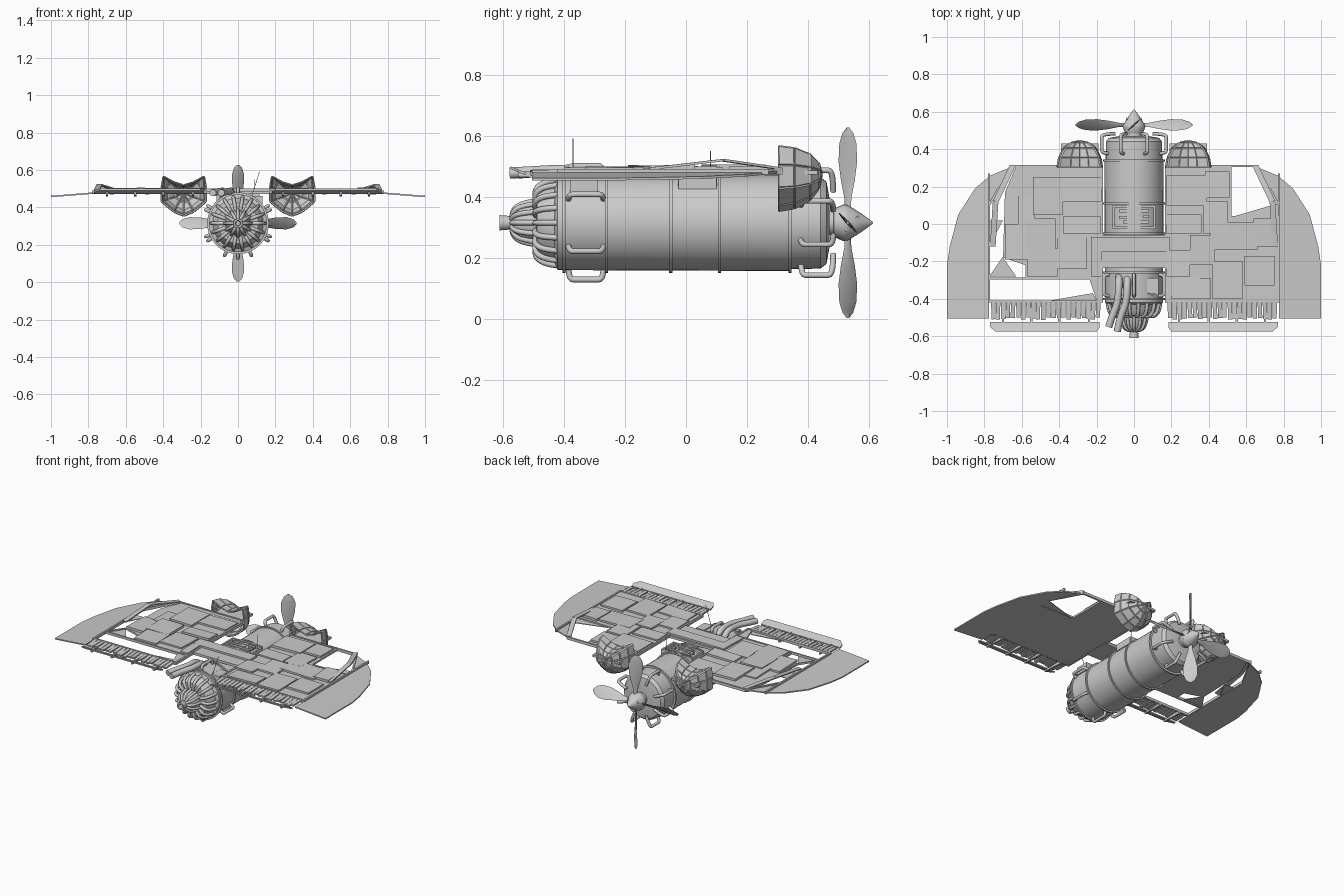
import bpy, bmesh, math, random
from mathutils import Vector, Matrix

if "Cube" in bpy.data.objects:
    bpy.data.objects.remove(bpy.data.objects["Cube"])
random.seed(4)
CZ = 0.315                      # height of the barrel axis

def finish(name, bm, smooth=False):
    bmesh.ops.recalc_face_normals(bm, faces=bm.faces)
    me = bpy.data.meshes.new(name)
    bm.to_mesh(me)
    bm.free()
    ob = bpy.data.objects.new(name, me)
    bpy.context.collection.objects.link(ob)
    if smooth:
        me.polygons.foreach_set("use_smooth", [True] * len(me.polygons))
        me.set_sharp_from_angle(angle=math.radians(35))
    return ob

def lathe(name, prof, segs=32):
    """Revolve (y, radius) points round the barrel axis."""
    bm = bmesh.new()
    rings = []
    for y, r in prof:
        rings.append([bm.verts.new((r * math.cos(a), y, CZ + r * math.sin(a)))
                      for a in (2 * math.pi * i / segs for i in range(segs))])
    for a, b in zip(rings, rings[1:]):
        for i in range(segs):
            bm.faces.new((a[i], a[(i + 1) % segs], b[(i + 1) % segs], b[i]))
    bm.faces.new(rings[0])
    bm.faces.new(rings[-1])
    return finish(name, bm, True)

def add_plate(bm, pts, z, t, slope=lambda x, y: 0):
    lo = [bm.verts.new((x, y, z + slope(x, y))) for x, y in pts]
    hi = [bm.verts.new((x, y, z + t + slope(x, y))) for x, y in pts]
    bm.faces.new(lo)
    bm.faces.new(hi)
    n = len(pts)
    for i in range(n):
        j = (i + 1) % n
        bm.faces.new((lo[i], lo[j], hi[j], hi[i]))

def plate(name, pts, z, t, slope=lambda x, y: 0):
    bm = bmesh.new()
    add_plate(bm, pts, z, t, slope)
    return finish(name, bm)

def rect(x0, y0, x1, y1):
    return [(x0, y0), (x1, y0), (x1, y1), (x0, y1)]

def add_bar(bm, a, b, w, h):
    """Square bar between two points."""
    a, b = Vector(a), Vector(b)
    d = b - a
    side = d.cross(Vector((0, 0, 1))).normalized()
    up = side.cross(d).normalized()
    m = Matrix((side * w, d, up * h)).transposed().to_4x4()
    m.translation = (a + b) / 2
    bmesh.ops.create_cube(bm, size=1, matrix=m)

def tubes(name, paths, r, res=2, smooth=True):
    cu = bpy.data.curves.new(name, 'CURVE')
    cu.dimensions = '3D'
    cu.bevel_depth, cu.bevel_resolution, cu.use_fill_caps = r, res, True
    cu.resolution_u = 4
    for p in paths:
        s = cu.splines.new('NURBS' if smooth else 'POLY')
        s.points.add(len(p) - 1)
        for q, co in zip(s.points, p):
            q.co = (*co, 1)
        if smooth:
            s.use_endpoint_u, s.order_u = True, 3
    ob = bpy.data.objects.new(name, cu)
    bpy.context.collection.objects.link(ob)
    return ob

def polar(y, r, deg):
    a = math.radians(deg)
    return (r * math.cos(a), y, CZ + r * math.sin(a))

# Barrel fuselage and its hoops
lathe("barrel", [(-.43, .135), (-.42, .155), (.34, .158), (.345, .152), (.44, .150), (.46, .135), (.47, .08), (.47, .04), (.5, .04)], 40)
for i, y in enumerate((-.40, -.26, -.05, .11, .34)):
    lathe(f"barrel_hoop_{i}", [(y - .005, .15), (y - .005, .165), (y + .005, .165), (y + .005, .15)], 40)

# Ribbed tail cone in two stages and a nozzle
lathe("tail_cone", [(-.41, .14), (-.46, .128), (-.488, .108), (-.492, .066), (-.54, .058), (-.565, .042), (-.57, .028), (-.575, .022), (-.61, .025), (-.61, .015), (-.58, .012)])
tubes("tail_ribs_large", [[polar(y, r, k * 20) for y, r in ((-.42, .142), (-.455, .138), (-.485, .122), (-.496, .1), (-.492, .07))] for k in range(18)], .0095)
tubes("tail_ribs_small", [[polar(y, r, k * 30) for y, r in ((-.49, .072), (-.53, .066), (-.565, .048), (-.57, .025))] for k in range(12)], .0085)

# Handle-shaped pipes round both ends of the barrel
def handles(name, y0, y1, count, offset, r0):
    prof = ((y0, r0), (y0, .186), (y0 + .03, .186), (y1 - .03, .186), (y1, .186), (y1, r0))
    tubes(name, [[polar(y, r, offset + 360 * k / count) for y, r in prof] for k in range(count)], .0095)
handles("rear_pipes", -.385, -.27, 6, 30, .14)
handles("front_pipes", .375, .482, 8, 22.5, .11)

# Spinner with slots and four pitched blades
lathe("spinner", [(.482, .03), (.484, .046), (.515, .06), (.53, .058), (.575, .03), (.605, .008), (.612, .002)], 24)
outline = ((.03, .012), (.08, .014), (.14, .03), (.2, .043), (.26, .043), (.295, .028), (.312, .006))
for k in range(4):
    bm = bmesh.new()
    rows = []
    for r, w in outline:
        tw = math.radians(60 - 75 * r)
        row = []
        for u, v in ((-w, 0), (0, .006), (w, 0), (0, -.006)):
            row.append(bm.verts.new((u * math.cos(tw) - v * math.sin(tw), u * math.sin(tw) + v * math.cos(tw), r)))
        rows.append(row)
    for a, b in zip(rows, rows[1:]):
        for i in range(4):
            bm.faces.new((a[i], a[(i + 1) % 4], b[(i + 1) % 4], b[i]))
    bm.faces.new(rows[0])
    bm.faces.new(rows[-1])
    ob = finish(f"blade_{k}", bm, True)
    ob.rotation_euler.y = k * math.pi / 2
    ob.location = (0, .53, CZ)
bm = bmesh.new()
for s in (-1, 1):
    add_bar(bm, (s * .052, .52, CZ - .025), (s * .036, .565, CZ + .02), .008, .008)
finish("spinner_slots", bm)

# Wing skins: left one torn at the back, right one open at the outer front corner
plate("left_wing_skin", [(-.17, .31), (-.63, .31), (-.69, .17), (-.70, -.18), (-.58, -.22), (-.58, -.29), (-.24, -.29), (-.20, -.41), (-.17, -.41)], .474, .012)
plate("right_wing_skin", [(.17, .31), (.52, .31), (.52, .04), (.77, .04), (.77, -.41), (.17, -.41)], .474, .012)
plate("wing_bridge", rect(-.18, -.235, .18, -.06), .472, .016)
plate("bridge_cover", rect(-.23, -.15, .19, -.07), .488, .012)
plate("left_torn_scrap_a", [(-.775, .02), (-.70, .02), (-.775, -.12)], .476, .004)
plate("left_torn_scrap_b", [(-.775, -.28), (-.63, -.28), (-.70, -.18)], .476, .004)
plate("left_torn_scrap_c", [(-.45, -.41), (-.2, -.41), (-.22, -.37), (-.34, -.39)], .476, .004)
plate("right_torn_scrap", [(.53, .04), (.77, .04), (.77, .11), (.6, .06)], .476, .004)

# Overlapping patch panels
panels = [(-.62, -.01, -.53, .15), (-.54, .05, -.38, .25), (-.40, .12, -.175, .25), (-.69, -.19, -.57, 0), (-.57, -.28, -.41, -.13),
          (-.58, -.14, -.42, .03), (-.38, -.05, -.18, .04), (-.41, -.24, -.25, -.06), (-.23, -.28, -.175, -.15),
          (.175, .1, .39, .26), (.38, .14, .51, .28), (.175, -.05, .36, .05), (.41, -.14, .66, .01), (.37, -.05, .5, .12),
          (.175, -.28, .3, -.14), (.3, -.22, .43, -.06), (.2, -.4, .41, -.29), (.42, -.4, .58, -.2), (.59, -.33, .75, -.17), (.64, -.12, .75, .03)]
for i, p in enumerate(panels):
    sx, sy = random.uniform(-.025, .025), random.uniform(-.04, .04)
    cx, cy = (p[0] + p[2]) / 2, (p[1] + p[3]) / 2
    plate(f"wing_panel_{i:02d}", rect(*p), random.uniform(.484, .489), random.uniform(.009, .016),
          lambda x, y: (x - cx) * sx + (y - cy) * sy)

# Wing framing bars
bm = bmesh.new()
for s in (-1, 1):
    for a, b in (((.17, .31), (.66, .31)), ((.66, .31), (.775, .1)), ((.775, .27), (.775, -.42)),
                 ((.17, -.415), (.775, -.415)), ((.17, .31), (.17, -.42))):
        add_bar(bm, (s * a[0], a[1], .482), (s * b[0], b[1], .482), .011, .018)
add_bar(bm, (-.17, -.292, .482), (-.775, -.292, .482), .01, .016)
add_bar(bm, (-.775, -.29, .482), (-.70, -.18, .482), .008, .012)
add_bar(bm, (.77, .04, .482), (.52, .04, .482), .008, .012)
for s in (-1, 1):
    add_bar(bm, (s * .65, .31, .492), (s * .74, .12, .520), .03, .008)
    add_bar(bm, (s * .74, .12, .520), (s * .755, -.12, .492), .03, .008)
finish("wing_frame", bm)

# Swept wing tips drooping outward
tip = [(.64, .312), (.77, .258), (.85, .19), (.94, .05), (.985, -.12), (1, -.22), (1, -.505), (.775, -.505), (.775, .1), (.69, .25)]
for s, side in ((-1, "left"), (1, "right")):
    plate(f"{side}_wing_tip", [(s * x, y) for x, y in tip], .478, .008, lambda x, y: -.08 * max(0, abs(x) - .7))

# Slatted trailing edges, with a separate flap carried on rods
for s, side in ((-1, "left"), (1, "right")):
    bm = bmesh.new()
    for i in range(22):
        x = .19 + i * .0268
        end = -.50 - random.uniform(0, .012)
        dz = random.uniform(-.004, .006)
        add_bar(bm, (s * x, -.415, .484), (s * (x + random.uniform(-.004, .004)), end, .478 + dz), .023, .011)
    finish(f"{side}_slats", bm)
    plate(f"{side}_flap", [(s * x, y) for x, y in ((.185, -.525), (.77, -.525), (.77, -.55), (.74, -.575), (.2, -.575), (.185, -.555))],
          .471, .009, lambda x, y: (-.525 - y) * .4)
    bm = bmesh.new()
    for x in (.24, .4, .55, .7):
        add_bar(bm, (s * x, -.41, .468), (s * x, -.55, .475), .012, .018)
    finish(f"{side}_flap_rods", bm)

# Plated scoops on the leading edge: notched bowls open to the rear
half = [(0, .045), (.05, .06), (.11, .092), (.121, .03), (.121, -.045), (.055, -.1)]
ring = half + [(0, -.122)] + [(-x, z) for x, z in half[:0:-1]]
for s, side in ((-1, "left"), (1, "right")):
    bm = bmesh.new()
    rows = [[bm.verts.new((s * .29 + x * k, y, .475 + z * k)) for x, z in ring]
            for y, k in ((.302, 1), (.355, .93), (.405, .72), (.435, .4))]
    for a, b in zip(rows, rows[1:]):
        for i in range(len(ring)):
            j = (i + 1) % len(ring)
            bm.faces.new((a[i], b[i], b[j], a[j]))
    top = bm.verts.new((s * .29, .445, .475))
    for i in range(len(ring)):
        bm.faces.new((rows[-1][i], top, rows[-1][(i + 1) % len(ring)]))
    bmesh.ops.recalc_face_normals(bm, faces=bm.faces)
    bmesh.ops.inset_individual(bm, faces=bm.faces[:], thickness=.004, depth=.004)
    ob = finish(f"{side}_scoop", bm)
    mod = ob.modifiers.new("shell", 'SOLIDIFY')
    mod.thickness = .008
    bm = bmesh.new()
    add_bar(bm, (s * .29, .28, .48), (s * .29, .43, .48), .2, .014)
    finish(f"{side}_scoop_mount", bm)

# Hatch and vent boxes on top of the barrel
bm = bmesh.new()
for y in (-.02, .095):
    add_bar(bm, (-.11, y, .455), (.11, y, .455), .012, .04)
for x in (-.11, .11):
    add_bar(bm, (x, -.025, .448), (x, .1, .448), .012, .045)
for x0, y, x1 in ((-.08, .07, .08), (-.08, .035, .03), (-.06, .01, .08), (.05, .04, .08)):
    add_bar(bm, (x0, y, .468), (x1, y, .468), .016, .014)
add_bar(bm, (.1, -.38, .435), (.1, -.29, .435), .06, .05)
finish("barrel_hatch", bm)

# Exhaust pipes sweeping back from the barrel
tubes("exhaust_pipes", [[(x, -.28, .43), (x, -.30, .487), (x - .005, -.42, .487), (x - .04, -.5, .482), (x - .055, e, .478)]
                        for x, e in ((-.08, -.55), (-.035, -.575))], .019, 3)

# Thin aerials
tubes("aerials", [[(.07, -.37, .45), (.115, -.37, .59)], [(.09, .08, .45), (.09, .08, .55)]], .0018, 1, False)
